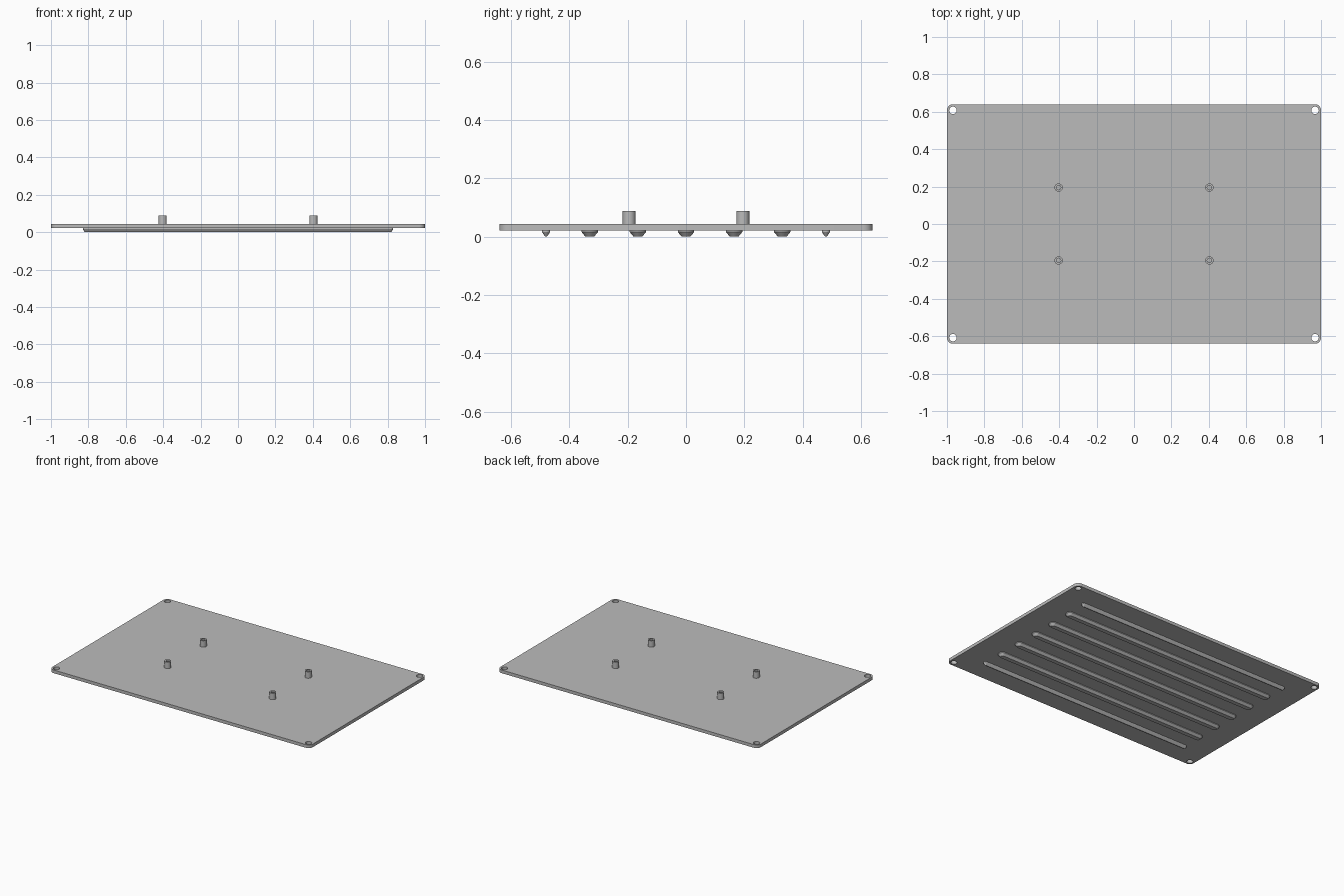
import bpy, bmesh
from math import pi, cos, sin

if "Cube" in bpy.data.objects:
    bpy.data.objects.remove(bpy.data.objects["Cube"])

PLATE_LOW, PLATE_HIGH, POST_TOP = 0.0215, 0.0435, 0.088

grey = bpy.data.materials.new("plain grey")
grey.use_nodes = True
grey.diffuse_color = (0.5, 0.5, 0.5, 1)
grey.node_tree.nodes["Principled BSDF"].inputs["Base Color"].default_value = grey.diffuse_color


def smooth(obj):
    bpy.ops.object.select_all(action='DESELECT')
    bpy.context.view_layer.objects.active = obj
    obj.select_set(True)
    bpy.ops.object.shade_smooth_by_angle(angle=pi / 9)


def finish(name, bm, location=(0, 0, 0)):
    bmesh.ops.recalc_face_normals(bm, faces=bm.faces)
    mesh = bpy.data.meshes.new(name)
    bm.to_mesh(mesh)
    bm.free()
    mesh.materials.append(grey)
    obj = bpy.data.objects.new(name, mesh)
    obj.location = location
    bpy.context.collection.objects.link(obj)
    return obj


def rounded_outline(half_x, half_y, radius, steps=8):
    """Corner-rounded rectangle, anticlockwise."""
    points = []
    for corner, (sx, sy) in enumerate([(1, 1), (-1, 1), (-1, -1), (1, -1)]):
        for i in range(steps + 1):
            a = (corner + i / steps) * pi / 2
            points.append((sx * (half_x - radius) + radius * cos(a),
                           sy * (half_y - radius) + radius * sin(a)))
    return points


def loft(levels):
    """Closed solid through outlines given as (z, points)."""
    bm = bmesh.new()
    rings = [[bm.verts.new((x, y, z)) for x, y in pts] for z, pts in levels]
    n = len(rings[0])
    for low, high in zip(rings, rings[1:]):
        for i in range(n):
            j = (i + 1) % n
            bm.faces.new((low[i], low[j], high[j], high[i]))
    bm.faces.new(rings[0][::-1])
    bm.faces.new(rings[-1])
    return bm


# Base plate with rounded corners
outline = rounded_outline(1.0, 0.64, 0.032)
plate = finish("base_plate", loft([(PLATE_LOW, outline), (PLATE_HIGH, outline)]))

# Screw holes through the corners
cutter_bm = bmesh.new()
for sx in (-1, 1):
    for sy in (-1, 1):
        hole = bmesh.ops.create_cone(cutter_bm, cap_ends=True, segments=32,
                                     radius1=0.02, radius2=0.02, depth=0.2)
        bmesh.ops.translate(cutter_bm, verts=hole["verts"], vec=(sx * 0.968, sy * 0.608, 0.03))
cutter = finish("hole_cutter", cutter_bm)
cutter.hide_render = True
cut = plate.modifiers.new("corner_holes", 'BOOLEAN')
cut.operation = 'DIFFERENCE'
cut.solver = 'EXACT'
cut.object = cutter
bpy.context.view_layer.objects.active = plate
bpy.ops.object.modifier_apply(modifier=cut.name)
bpy.data.objects.remove(cutter)

# Round walls stay smooth, the broad faces stay flat
smooth(plate)
for face in plate.data.polygons:
    if abs(face.normal.z) > 0.9:
        face.use_smooth = False


# Hollow mounting posts, turned from a wall profile
def post(name, x, y):
    bm = bmesh.new()
    profile = [(0.022, PLATE_HIGH - 0.005), (0.022, POST_TOP),
               (0.012, POST_TOP), (0.012, PLATE_HIGH + 0.001), (0, PLATE_HIGH + 0.001)]
    verts = [bm.verts.new((r, 0, z)) for r, z in profile]
    edges = [bm.edges.new(pair) for pair in zip(verts, verts[1:])]
    bmesh.ops.spin(bm, geom=verts + edges, axis=(0, 0, 1), cent=(0, 0, 0),
                   angle=2 * pi, steps=32)
    bmesh.ops.remove_doubles(bm, verts=bm.verts, dist=0.0001)
    smooth(finish(name, bm, (x, y, 0)))


for side, x in (("right", -0.403), ("left", 0.403)):
    for end, y in (("front", -0.195), ("back", 0.195)):
        post(f"{end}_{side}_post", x, y)


# Underside ribs with tapered, rounded ends
def rib(name, y, half_width, tip):
    levels = []
    for z, w in ((0, tip), (0.016, half_width), (PLATE_LOW + 0.001, half_width)):
        levels.append((z, rounded_outline(0.83 - half_width + w, w, w)))
    smooth(finish(name, loft(levels), (0, y, 0)))


for i in range(-2, 3):
    rib(f"wide_rib_{i + 3}", i * 0.165, 0.028, 0.015)
for side, y in (("front", -0.48), ("back", 0.48)):
    rib(f"narrow_{side}_rib", y, 0.014, 0.003)
